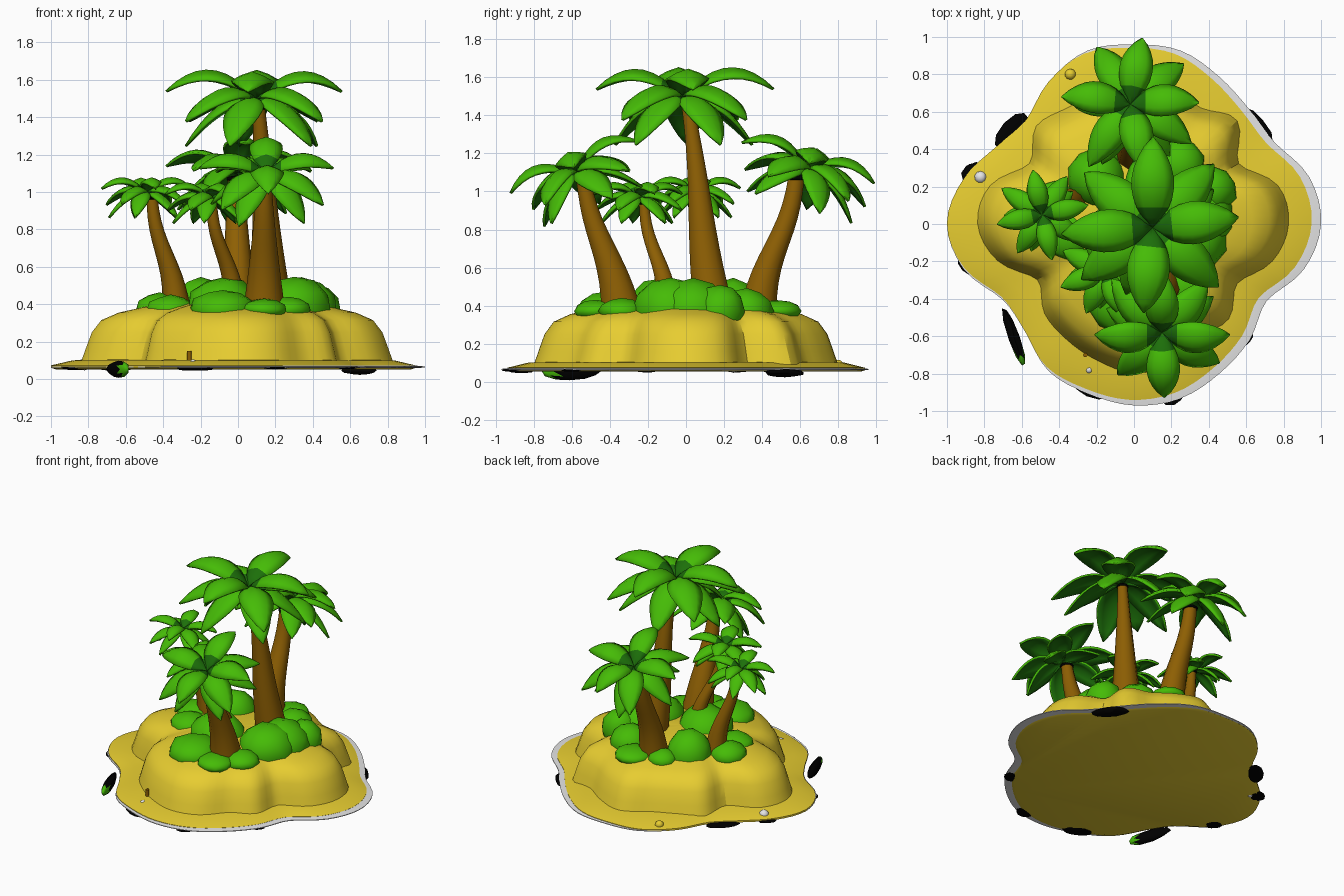
import bpy, bmesh, math, random
from mathutils import Vector, Matrix

cube = bpy.data.objects.get("Cube")
if cube:
    bpy.data.objects.remove(cube, do_unlink=True)
random.seed(4)


def material(name, rgb):
    m = bpy.data.materials.new(name)
    m.use_nodes = True
    m.diffuse_color = (*rgb, 1)
    m.node_tree.nodes["Principled BSDF"].inputs["Base Color"].default_value = (*rgb, 1)
    return m


SAND = material("sand yellow", (0.80, 0.61, 0.03))
FOAM = material("foam grey", (0.78, 0.78, 0.78))
LEAF = material("leaf green", (0.06, 0.50, 0.002))
SHADE = material("deep leaf green", (0.012, 0.16, 0.003))
BARK = material("bark brown", (0.27, 0.115, 0.001))
DARK = material("wet black", (0.0, 0.0, 0.0))


def finish(bm, name, mats, angle=40):
    mesh = bpy.data.meshes.new(name)
    bm.to_mesh(mesh)
    bm.free()
    ob = bpy.data.objects.new(name, mesh)
    bpy.context.collection.objects.link(ob)
    for m in mats:
        mesh.materials.append(m)
    bpy.ops.object.select_all(action='DESELECT')
    ob.select_set(True)
    bpy.context.view_layer.objects.active = ob
    bpy.ops.object.shade_smooth_by_angle(angle=math.radians(angle))
    return ob


def skin(bm, rings):
    """Join rings of points with quads and cap both ends."""
    loops = [[bm.verts.new(p) for p in r] for r in rings]
    n = len(loops[0])
    for a, b in zip(loops, loops[1:]):
        for i in range(n):
            j = (i + 1) % n
            bm.faces.new((a[i], a[j], b[j], b[i]))
    bm.faces.new(loops[0])
    bm.faces.new(loops[-1])
    bmesh.ops.recalc_face_normals(bm, faces=bm.faces)


def spline(p0, p1, p2, p3, t):
    return p1 + 0.5 * t * (p2 - p0 + t * (2 * p0 - 5 * p1 + 4 * p2 - p3
                                          + t * (3 * (p1 - p2) + p3 - p0)))


def lobed(radii, levels, name, mat, angle, steps=4):
    """Stack scaled copies of a lobed outline; levels are (scale, height)."""
    n = len(radii)
    outline = []
    for k in range(n * steps):
        i, t = k // steps, (k % steps) / steps
        r = spline(*[radii[(i + d) % n] for d in (-1, 0, 1, 2)], t)
        a = math.tau * k / (n * steps)
        outline.append(Vector((math.cos(a) * r, math.sin(a) * r, 0)))
    bm = bmesh.new()
    skin(bm, [[p * s + Vector((0, 0, z)) for p in outline] for s, z in levels])
    return finish(bm, name, [mat], angle)


# Beach, foam edge and sand mound: radii every fifteen degrees
beach = [1.0, .97, .87, .87, .91, .96, .96, .96, .89, .8, .84, .94,
         1.0, .94, .81, .82, .91, .94, .97, .965, .92, .875, .82, .94]
mound = [.83, .8, .65, .78, .72, .76, .8, .73, .72, .74, .65, .8,
         .84, .76, .6, .68, .72, .76, .8, .78, .7, .72, .64, .77]
lobed(beach, [(.95, .058), (1, .062), (1, .067), (.95, .072)], "foam_edge", FOAM, 40)
sand = lobed(beach, [(.95, .052), (.975, .06), (.975, .073), (.86, .1), (.6, .11)],
             "beach", SAND, 40)
sand.location = (-.025, .006, 0)
lobed(mound, [(1, .09), (.97, .16), (.93, .25), (.87, .315), (.76, .355),
              (.6, .385), (.35, .42), (.05, .43)], "sand_mound", SAND, 32)


def blob(name, mat, loc, size, angle=50, turn=0.0, rough=0.0):
    bm = bmesh.new()
    bmesh.ops.create_icosphere(bm, subdivisions=2, radius=1)
    for v in bm.verts:
        v.co *= 1 + random.uniform(-rough, rough)
    ob = finish(bm, name, [mat], angle)
    ob.location, ob.scale, ob.rotation_euler.z = loc, size, turn
    return ob


# Low bushes: x, y, radius, top height
bushes = [(.3, -.08, .2, .55), (.42, .18, .13, .51), (-.08, -.4, .18, .48), (.14, -.47, .12, .43),
          (-.08, -.12, .2, .55), (.34, .04, .2, .54), (.1, .48, .13, .43), (-.2, .25, .16, .54),
          (-.1, .42, .1, .44), (-.42, .1, .13, .46), (.27, -.34, .12, .44), (.24, .32, .14, .49),
          (-.36, -.06, .13, .45)]
for x, y, r, top in bushes:
    blob("bush", LEAF, (x, y, .37), (r, r, top - .37), rough=.04)


def trunk(name, base, top, r0, r1, bend):
    """Tapered trunk that leans most in the middle and flares at the foot."""
    base, top = Vector(base), Vector(top)
    rings, sides, steps = [], 10, 10
    for k in range(steps + 1):
        t = k / steps
        c = base.lerp(top, t)
        c += Vector(((top - base).x, (top - base).y, 0)) * bend * math.sin(math.tau * t)
        r = r1 + (r0 - r1) * (1 - t) ** 1.3
        rings.append([c + Vector((math.cos(math.tau * i / sides), math.sin(math.tau * i / sides), 0)) * r
                      for i in range(sides)])
    bm = bmesh.new()
    skin(bm, rings)
    finish(bm, name, [BARK], 60)


def leaf(bm, degrees, length, width, rise, fall):
    """One broad arched blade with a raised midrib and a deep green root."""
    a = math.radians(degrees)
    out, side = Vector((math.cos(a), math.sin(a), 0)), Vector((-math.sin(a), math.cos(a), 0))
    rows, steps = [], 9
    for k in range(steps + 1):
        t = k / steps
        w = width * (.04 + .96 * max(0, math.sin(math.pi * t ** .95)) ** .8)
        p = out * length * t + Vector((0, 0, length * (rise * t - fall * t * t)))
        rows.append([bm.verts.new(p + side * w * s - Vector((0, 0, w * .45 * abs(s) ** 1.4)))
                     for s in (-1, -.55, 0, .55, 1)])
    for k, (r, q) in enumerate(zip(rows, rows[1:])):
        for i in range(4):
            f = bm.faces.new((r[i], q[i], q[i + 1], r[i + 1]))
            f.material_index = int(k < 2)


def crown(name, centre, angles, length, width, tilt):
    """Two tiers of leaves with deep green undersides, tilted with the lean of the trunk."""
    bm = bmesh.new()
    for i, d in enumerate(angles):
        rise, fall = ((1.17, 1.08), (.7, .95))[i % 2]
        leaf(bm, d, length * random.uniform(.96, 1.04), width, rise, fall)
    for i in range(5):
        leaf(bm, angles[0] + 25 + 72 * i, length * .82, width * .9, .35, 1.0)
    bm.transform(Matrix.Translation(centre) @ Matrix.Rotation(math.radians(tilt), 4, 'X'))
    ob = finish(bm, name, [LEAF, SHADE], 45)
    mod = ob.modifiers.new("thickness", 'SOLIDIFY')
    mod.thickness, mod.material_offset = .014, 1


# Palms: trunk foot, trunk top, radii, bend, crown centre, leaf angles, length, half width, tilt
around = [d * 45 for d in range(8)]
palms = [
    ("tall", (.18, .14, .4), (.11, .01, 1.45), .11, .035, .04, (.1, -.02, 1.5),
     [7, 46, 90, 141, 184, 216, 264, 318], .47, .115, 0),
    ("front", (.14, -.34, .38), (.14, -.54, 1.06), .11, .04, -.06, (.15, -.58, 1.1),
     [0, 47, 90, 135, 180, 230, 272, 325], .37, .09, 22),
    ("back", (.0, .38, .38), (-.01, .58, 1.07), .1, .045, -.08, (-.02, .64, 1.12),
     [0, 42, 80, 117, 175, 235, 280, 330], .38, .09, -17),
    ("left", (-.33, .12, .38), (-.46, .06, .97), .075, .03, -.1, (-.49, .05, 1.0),
     [d + 12 for d in around], .25, .055, 0),
    ("middle", (-.02, -.1, .4), (-.14, -.22, .94), .06, .028, -.12, (-.15, -.25, .97),
     [d + 20 for d in around], .25, .06, 0)]
for name, foot, top, r0, r1, bend, centre, angles, length, width, tilt in palms:
    trunk(name + "_palm_trunk", foot, top, r0, r1, bend)
    blob(name + "_palm_collar", DARK, top, (r1 * 1.2, r1 * 1.2, .018))
    crown(name + "_palm_crown", centre, angles, length, width, tilt)

# Dark shore rocks tucked under the beach edge: x, y, half length, half height, direction in degrees
for x, y, half, high, turn in [(-.65, .5, .12, .012, 48), (-.86, .27, .07, .01, 45),
                               (.65, .52, .13, .022, -50), (-.88, -.21, .07, .01, -45),
                               (-.23, -.87, .11, .012, -24), (.2, -.91, .07, .008, 15),
                               (.58, -.6, .06, .008, 50)]:
    blob("shore_rock", DARK, (x, y, .068 - high), (half, .055, high), 30, math.radians(turn), .1)

# Driftwood with a mossy tip
log = blob("driftwood", DARK, (-.64, -.61, .052), (.165, .03, .045), 30, math.radians(-71), .1)
log.data.materials.append(LEAF)
for f in log.data.polygons:
    f.material_index = int(f.center.x > .5)

# Pebbles and a short stump
for x, y, z, r, mat in [(-.82, .25, .08, .034, FOAM), (-.24, -.78, .085, .02, FOAM), (-.34, .8, .085, .03, SAND)]:
    blob("pebble", mat, (x, y, z), (r, r, r))
trunk("stump", (-.26, -.7, .08), (-.26, -.7, .15), .012, .012, 0)
